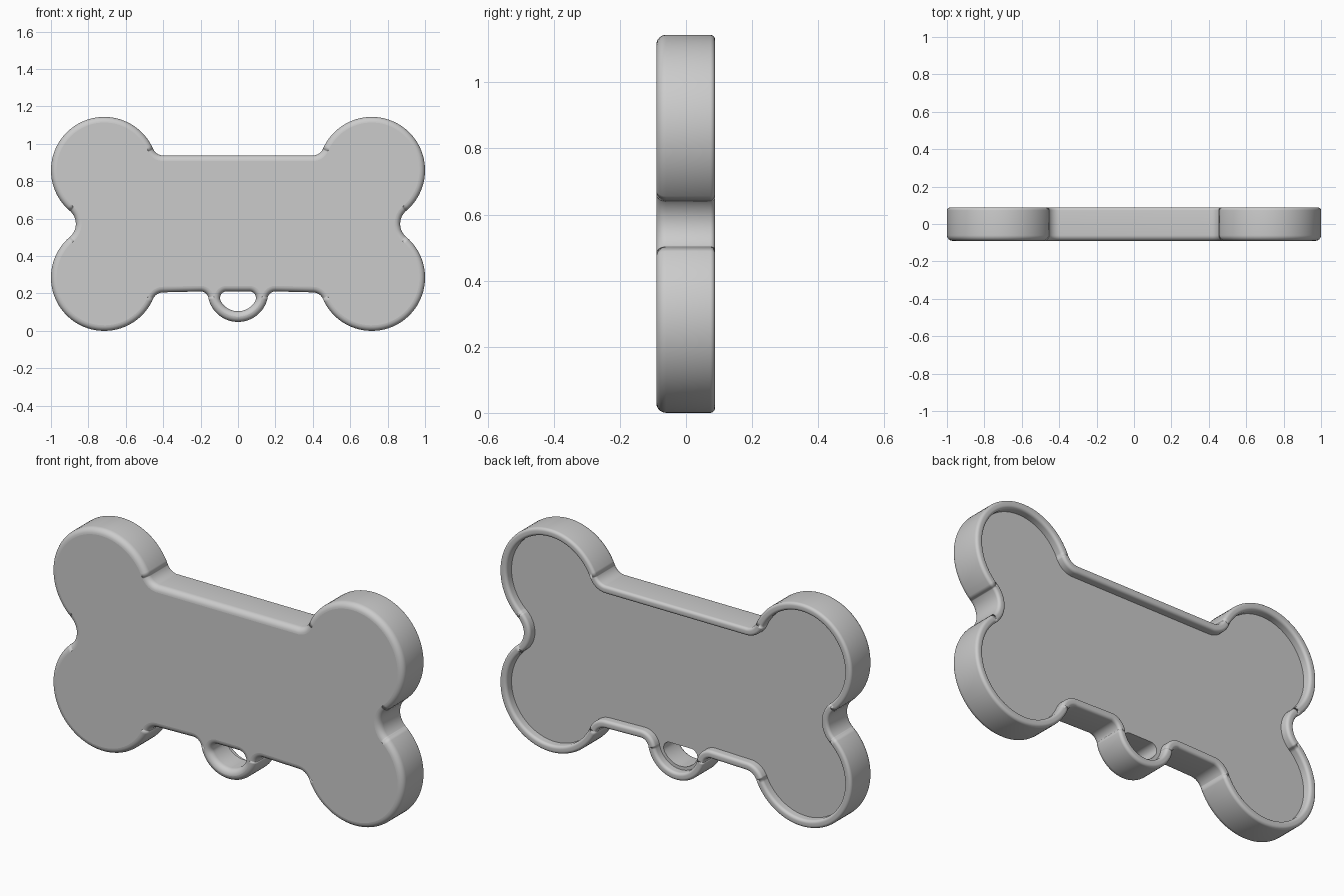
import bpy, bmesh
from math import atan2, cos, sin, pi, radians

if "Cube" in bpy.data.objects:
    bpy.data.objects.remove(bpy.data.objects["Cube"])

FRONT, BACK, FLOOR = -0.09, 0.088, 0.045
FRONT_ROUND, BACK_ROUND, RIM = 0.03, 0.015, 0.04
MID = 0.572

# Centres of the arcs that make the right half of the bone outline
TAB = (0, 0.21)
TAB_FILLET = (0.2, 0.168)
LOW_FILLET, TOP_FILLET = (0.4, MID - 0.425), (0.4, MID + 0.425)
LOW_LOBE, TOP_LOBE = (0.715, MID - 0.287), (0.715, MID + 0.287)
NOTCH = (0.959, MID)


def toward(a, b):
    return atan2(b[1] - a[1], b[0] - a[0])


def arc(centre, radius, start, end, clockwise=False):
    sweep = (end - start) % (2 * pi)
    if clockwise:
        sweep -= 2 * pi
    n = max(6, int(abs(sweep) / radians(4)))
    return [(centre[0] + radius * cos(start + sweep * i / n),
             centre[1] + radius * sin(start + sweep * i / n)) for i in range(n + 1)]


def bone_outline(inset):
    """Bone with hanging tab, offset inward by inset."""
    def convex(c, r, before, after):
        return arc(c, r - inset, before, after)

    def concave(c, r, before, after):
        return arc(c, r + inset, before, after, True)

    half = convex(TAB, 0.162, -pi / 2, toward(TAB, TAB_FILLET))
    half += concave(TAB_FILLET, 0.043, toward(TAB_FILLET, TAB), pi / 2)
    half += concave(LOW_FILLET, 0.059, pi / 2, toward(LOW_FILLET, LOW_LOBE))
    half += convex(LOW_LOBE, 0.285, toward(LOW_LOBE, LOW_FILLET), toward(LOW_LOBE, NOTCH))
    half += concave(NOTCH, 0.092, toward(NOTCH, LOW_LOBE), toward(NOTCH, TOP_LOBE))
    half += convex(TOP_LOBE, 0.285, toward(TOP_LOBE, NOTCH), toward(TOP_LOBE, TOP_FILLET))
    half += concave(TOP_FILLET, 0.059, toward(TOP_FILLET, TOP_LOBE), -pi / 2)
    return half + [(-x, z) for x, z in reversed(half[1:])]


def hole_outline(grow):
    """D-shaped eyelet with rounded upper corners."""
    corner = (0.061, 0.176)
    side = toward(TAB, corner)
    half = arc(TAB, 0.105 + grow, -pi / 2, side)
    half += arc(corner, 0.035 + grow, side, pi / 2)[1:]
    return half + [(-x, z) for x, z in reversed(half[1:])]


def quarter(inset, y, r, start, end, n=6):
    """Rounded corner of a wall section, as (inset, depth) pairs."""
    return [(inset + r * cos(start + (end - start) * i / n),
             y + r * sin(start + (end - start) * i / n)) for i in range(n + 1)]


def loft(bm, outline, section):
    """Skin an offset outline through a section; return first and last edge loops."""
    rings = [[bm.verts.new((x, y, z)) for x, z in outline(t)] for t, y in section]
    for a, b in zip(rings, rings[1:]):
        for i in range(len(a)):
            j = (i + 1) % len(a)
            bm.faces.new((a[i], a[j], b[j], b[i])).smooth = True
    return [[bm.edges.get((r[i - 1], r[i])) for i in range(len(r))]
            for r in (rings[0], rings[-1])]


bm = bmesh.new()
front_edge = quarter(FRONT_ROUND, FRONT + FRONT_ROUND, FRONT_ROUND, 1.5 * pi, pi)

# Outer wall and raised rim around the back
rim_section = (front_edge
               + quarter(BACK_ROUND, BACK - BACK_ROUND, BACK_ROUND, pi, pi / 2)
               + quarter(RIM - BACK_ROUND, BACK - BACK_ROUND, BACK_ROUND, pi / 2, 0)
               + [(RIM, FLOOR)])
bone_front, bone_floor = loft(bm, bone_outline, rim_section)

# Eyelet wall
hole_front, hole_floor = loft(bm, hole_outline, front_edge + [(0, FLOOR)])

# Flat front face and recessed back face
for edges in (bone_front + hole_front, bone_floor + hole_floor):
    cap = bmesh.ops.triangle_fill(bm, edges=edges, use_beauty=True, use_dissolve=False)
    for item in cap["geom"]:
        if isinstance(item, bmesh.types.BMFace):
            item.smooth = False
bmesh.ops.recalc_face_normals(bm, faces=bm.faces)

mesh = bpy.data.meshes.new("bone_tag")
bm.to_mesh(mesh)
bm.free()
tag = bpy.data.objects.new("bone_tag", mesh)
bpy.context.collection.objects.link(tag)

grey = bpy.data.materials.new("plain_grey")
grey.use_nodes = True
colour = (0.6, 0.6, 0.6, 1)
grey.diffuse_color = colour
grey.node_tree.nodes["Principled BSDF"].inputs["Base Color"].default_value = colour
mesh.materials.append(grey)
